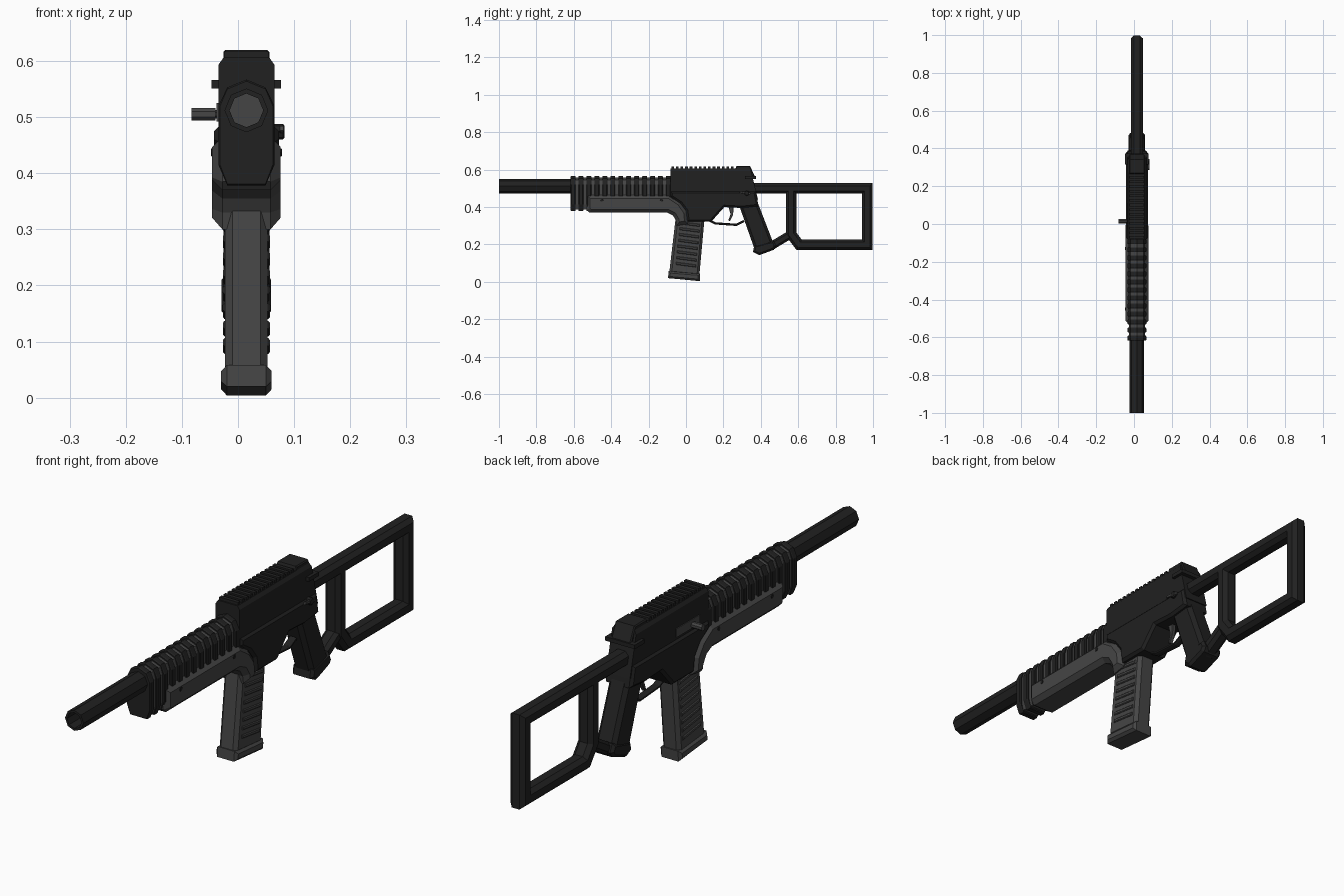
import bpy, bmesh, math
from mathutils import Vector

if "Cube" in bpy.data.objects:
    bpy.data.objects.remove(bpy.data.objects["Cube"])

CX = 0.015  # centre plane of the body


def material(name, v):
    m = bpy.data.materials.new(name)
    m.diffuse_color = (v, v, v, 1)
    m.use_nodes = True
    m.node_tree.nodes["Principled BSDF"].inputs["Base Color"].default_value = m.diffuse_color
    return m


BLACK = material("black", 0.015)
GREY = material("grey", 0.06)


def loft(name, rings, mat, caps=True, closed=False):
    """Skin a list of equal rings of (x, y, z); x is measured from the body centre."""
    bm = bmesh.new()
    vs = [[bm.verts.new((p[0] + CX, p[1], p[2])) for p in r] for r in rings]
    n = len(rings[0])
    pairs = list(zip(vs, vs[1:])) + ([(vs[-1], vs[0])] if closed else [])
    for a, b in pairs:
        for i in range(n):
            j = (i + 1) % n
            bm.faces.new((a[i], a[j], b[j], b[i]))
    if caps and not closed:
        bm.faces.new(vs[0])
        bm.faces.new(vs[-1])
    bmesh.ops.recalc_face_normals(bm, faces=bm.faces)
    me = bpy.data.meshes.new(name)
    bm.to_mesh(me)
    bm.free()
    me.materials.append(mat)
    ob = bpy.data.objects.new(name, me)
    bpy.context.collection.objects.link(ob)
    return ob


def miters(path, closed):
    """Side direction at each point of a path in the y-z plane, scaled for mitred corners."""
    pts = [Vector(p) for p in path]
    n, out = len(pts), []
    for i, p in enumerate(pts):
        d1 = (p - pts[i - 1]).normalized() if closed or i else None
        d2 = (pts[(i + 1) % n] - p).normalized() if closed or i < n - 1 else None
        d1, d2 = d1 or d2, d2 or d1
        n1, n2 = Vector((-d1.y, d1.x)), Vector((-d2.y, d2.x))
        m = (n1 + n2).normalized()
        out.append(m / max(m.dot(n1), 0.4))
    return out


def slab(name, prof, w, c, mat, x=0.0):
    """Side profile (clockwise or not) given a width of 2w and chamfer c."""
    area = sum(prof[i - 1][0] * p[1] - p[0] * prof[i - 1][1] for i, p in enumerate(prof))
    s = 1 if area > 0 else -1
    ms = miters(prof, True)
    inner = [(p[0] + m.x * c * s, p[1] + m.y * c * s) for p, m in zip(prof, ms)]
    rings = [[(x + dx, y, z) for y, z in pr] for dx, pr in
             ((-w, inner), (-w + c, prof), (w - c, prof), (w, inner))]
    return loft(name, rings, mat)


def sweep(name, path, hx, hd, mat, closed=False):
    """Eight-sided bar along a path in the y-z plane."""
    k = 0.5
    sec = [(hx, hd * k), (hx * k, hd), (-hx * k, hd), (-hx, hd * k),
           (-hx, -hd * k), (-hx * k, -hd), (hx * k, -hd), (hx, -hd * k)]
    rings = [[(a, p[0] + m.x * b, p[1] + m.y * b) for a, b in sec]
             for p, m in zip(path, miters(path, closed))]
    return loft(name, rings, mat, closed=closed)


def box(name, x0, x1, y0, y1, z0, z1, mat):
    return loft(name, [[(x0, y, z0), (x1, y, z0), (x1, y, z1), (x0, y, z1)] for y in (y0, y1)], mat)


def octagon(r, y, z=0.512):
    return [(r * math.sin(i * math.pi / 4), y, z + r * math.cos(i * math.pi / 4)) for i in range(8)]


def guard_ring(s, y):
    """Tall eight-sided section of the handguard, shrunk by s."""
    half = [(0.034, 0.553 - s), (0.050 - s, 0.52), (0.050 - s, 0.415), (0.034, 0.378 + s)]
    pts = [(0, 0.567 - s)] + half
    return [(x, y, z) for x, z in pts] + [(-x, y, z) for x, z in reversed(half)]


# barrel, hollow at the front
loft("barrel", [octagon(0.039, -0.60), octagon(0.039, -1.0), octagon(0.030, -1.0),
                octagon(0.030, -0.88)], BLACK, caps=False)
loft("barrel_bore_end", [octagon(0.030, -0.89), octagon(0.030, -0.87)], GREY)

# ribbed handguard
loft("handguard_core", [guard_ring(0.008, -0.61), guard_ring(0.008, -0.07)], GREY)
for i in range(13):
    y = -0.604 + i * 0.0425
    loft("handguard_rib", [guard_ring(0.003, y - 0.013), guard_ring(0, y - 0.009),
                           guard_ring(0, y + 0.009), guard_ring(0.003, y + 0.013)], BLACK)

# lower cover sweeping down in front of the magazine
slab("lower_cover", [(-0.53, 0.465), (-0.53, 0.385), (-0.515, 0.37), (-0.10, 0.37),
                     (-0.07, 0.355), (-0.055, 0.33), (-0.05, 0.30), (0.012, 0.31),
                     (0.005, 0.375), (-0.03, 0.425), (-0.09, 0.465)], 0.061, 0.018, GREY)
for y, z in ((-0.45, 0.437), (-0.13, 0.437)):
    for s in (-1, 1):
        slab("cover_screw", [(y + 0.008 * math.cos(a * math.pi / 3), z + 0.008 * math.sin(a * math.pi / 3))
                             for a in range(6)], 0.002, 0.0005, BLACK, s * 0.061)

# receiver: narrow upper part and wider lower part
up = [(0.05, 0.44), (0.05, 0.593), (0.041, 0.606), (-0.041, 0.606), (-0.05, 0.593), (-0.05, 0.44)]
loft("upper_receiver", [[(x, -0.083, z) for x, z in up],
                        [(x, 0.385 - (z - 0.44) * 0.24, z) for x, z in up]], BLACK)
slab("lower_receiver", [(-0.083, 0.485), (-0.083, 0.455), (-0.03, 0.42), (0.0, 0.38),
                        (0.008, 0.322), (0.135, 0.322), (0.205, 0.40), (0.30, 0.395),
                        (0.388, 0.405), (0.372, 0.485)], 0.058, 0.01, BLACK)

# top rail with teeth, rear sight block and rear ledge
for i in range(14):
    y = -0.078 + i * 0.0245
    box("rail_tooth", -0.039, 0.039, y, y + 0.014, 0.60, 0.617, BLACK)
slab("rear_block", [(0.262, 0.60), (0.27, 0.62), (0.342, 0.62), (0.368, 0.565), (0.33, 0.565)],
     0.041, 0.004, BLACK)
box("rear_ledge", -0.062, 0.062, 0.315, 0.374, 0.551, 0.566, BLACK)

# ejection port and charging handle on the left
box("ejection_port", -0.053, -0.049, -0.03, 0.11, 0.492, 0.525, GREY)
for name, r, x0, x1 in (("handle_stem", 0.008, -0.06, -0.045), ("handle_knob", 0.012, -0.098, -0.055)):
    loft(name, [[(x, 0.015 + r * math.cos(a * math.pi / 4 + 0.39), 0.505 + r * math.sin(a * math.pi / 4 + 0.39))
                 for a in range(8)] for x in (x0, x1)], GREY)

# selector lever on the right
slab("selector_pivot", [(0.325 + 0.014 * math.cos(a * math.pi / 4), 0.474 + 0.014 * math.sin(a * math.pi / 4))
                        for a in range(8)], 0.012, 0.003, BLACK, 0.056)
slab("selector_lever", [(0.285, 0.476), (0.29, 0.484), (0.345, 0.478), (0.345, 0.466)],
     0.004, 0.001, GREY, 0.063)

# magazine with slanted side ribs
slab("magazine", [(-0.052, 0.37), (0.102, 0.37), (0.071, 0.03), (-0.090, 0.045)], 0.038, 0.013, GREY)
slab("magazine_base", [(-0.093, 0.058), (0.076, 0.044), (0.074, 0.004), (-0.096, 0.020)], 0.045, 0.010, GREY)
for i in range(8):
    z = 0.082 + i * 0.031
    y = 0.022 + (z - 0.32) * 0.10
    for s in (-1, 1):
        slab("magazine_rib", [(y - 0.052, z + 0.010), (y - 0.052, z + 0.024), (y + 0.055, z + 0.010),
                              (y + 0.055, z - 0.004)], 0.005, 0.003, GREY, s * 0.037)

# grip with a flared foot
slab("grip", [(0.280, 0.42), (0.385, 0.42), (0.468, 0.205), (0.370, 0.165)], 0.041, 0.014, BLACK)
slab("grip_foot", [(0.365, 0.195), (0.468, 0.222), (0.482, 0.192), (0.470, 0.172), (0.392, 0.143),
                   (0.358, 0.160)], 0.044, 0.010, BLACK)

# trigger and guard
sweep("trigger_guard", [(0.125, 0.328), (0.155, 0.313), (0.27, 0.305), (0.31, 0.325)], 0.014, 0.006, BLACK)
slab("trigger", [(0.225, 0.41), (0.255, 0.41), (0.252, 0.36), (0.235, 0.325), (0.226, 0.328),
                 (0.238, 0.362)], 0.008, 0.002, GREY)

# skeleton stock
sweep("stock_frame", [(0.562, 0.500), (0.969, 0.500), (0.969, 0.198), (0.605, 0.198), (0.562, 0.255)],
      0.032, 0.028, BLACK, closed=True)
sweep("stock_top_bar", [(0.35, 0.500), (0.57, 0.500)], 0.032, 0.028, BLACK)
sweep("stock_link", [(0.445, 0.185), (0.572, 0.262)], 0.028, 0.022, BLACK)
